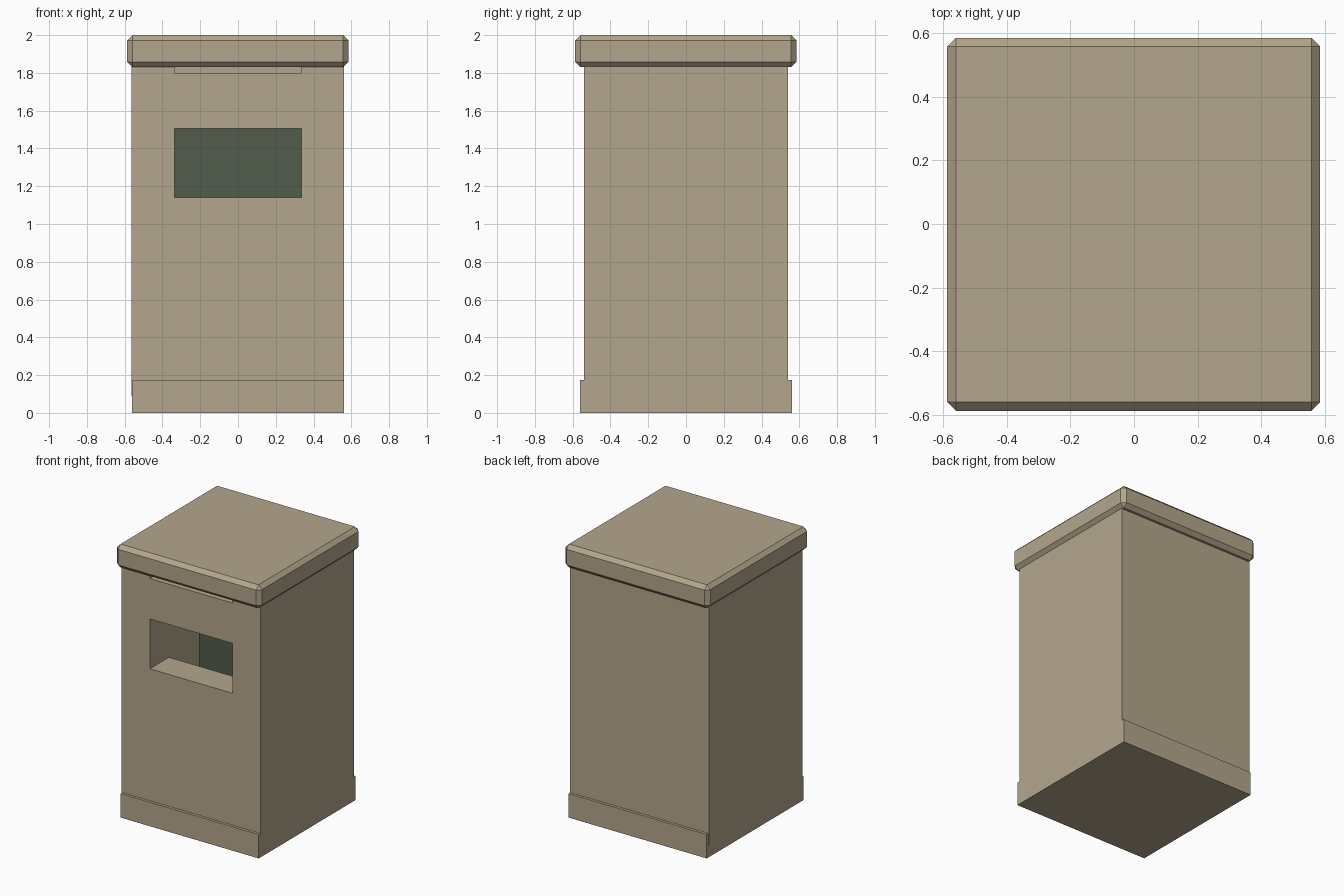
import bpy
import bmesh

cube = bpy.data.objects.get("Cube")
if cube:
    bpy.data.objects.remove(cube, do_unlink=True)


def make_material(name, colour):
    mat = bpy.data.materials.new(name)
    mat.use_nodes = True
    mat.diffuse_color = (*colour, 1)
    mat.node_tree.nodes["Principled BSDF"].inputs["Base Color"].default_value = (*colour, 1)
    return mat


def box(name, xs, ys, zs, mat):
    """Box spanning the given (min, max) range on each axis."""
    mesh = bpy.data.meshes.new(name)
    bm = bmesh.new()
    bmesh.ops.create_cube(bm, size=1)
    for v in bm.verts:
        v.co = [r[0] if c < 0 else r[1] for c, r in zip(v.co, (xs, ys, zs))]
    bm.to_mesh(mesh)
    bm.free()
    mesh.materials.append(mat)
    obj = bpy.data.objects.new(name, mesh)
    bpy.context.collection.objects.link(obj)
    return obj


def cut(target, name, xs, ys, zs):
    """Subtract a hidden box from the target."""
    cutter = box(name, xs, ys, zs, target.data.materials[0])
    cutter.hide_render = True
    cutter.hide_viewport = True
    cutter.hide_set(True)
    mod = target.modifiers.new(name, 'BOOLEAN')
    mod.operation = 'DIFFERENCE'
    mod.solver = 'EXACT'
    mod.object = cutter


tan = make_material("tan", (0.456, 0.381, 0.262))
dark_green = make_material("dark green", (0.084, 0.105, 0.072))

# Plinth and body
box("base", (-0.56, 0.56), (-0.56, 0.56), (0, 0.175), tan)
body = box("body", (-0.565, 0.56), (-0.54, 0.54), (0.09, 1.85), tan)

# Front opening with a deep sill, the cavity behind it, and the slot under the lid
opening = (-0.335, 0.335)
cut(body, "opening_cutter", opening, (-0.7, -0.31), (1.14, 1.505))
cut(body, "cavity_cutter", opening, (-0.32, 0.04), (0.85, 1.505))
cut(body, "slot_cutter", opening, (-0.7, -0.5), (1.80, 1.95))

# Dark panel at the back of the cavity
box("inner_panel", opening, (0.031, 0.039), (0.85, 1.505), dark_green)

# Lid with chamfered edges
lid = box("lid", (-0.587, 0.585), (-0.587, 0.585), (1.83, 2.0), tan)
bevel = lid.modifiers.new("chamfer", 'BEVEL')
bevel.width = 0.028
bevel.segments = 1
